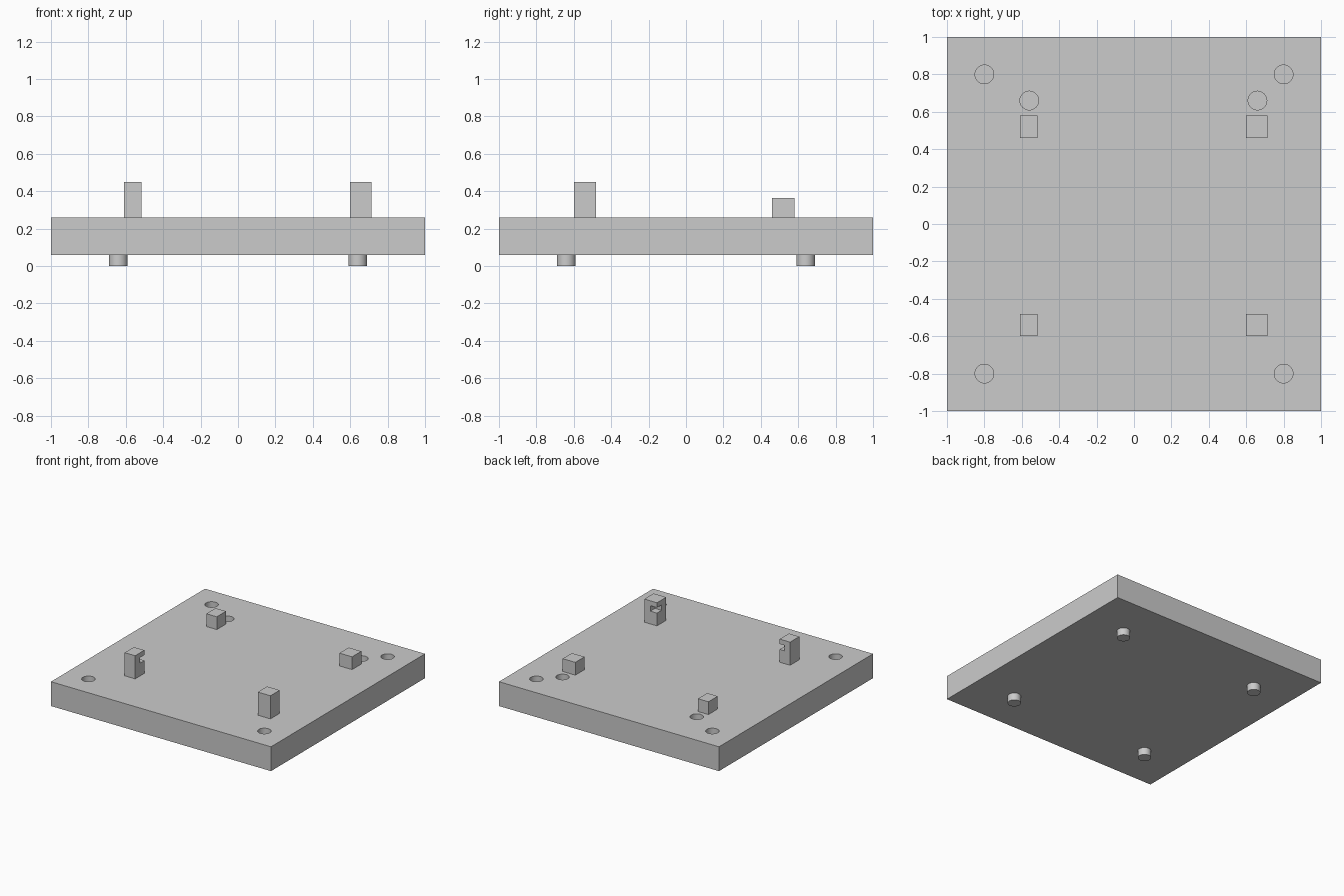
import bpy

default_cube = bpy.data.objects.get("Cube")
if default_cube:
    bpy.data.objects.remove(default_cube, do_unlink=True)

# Single flat colour
grey = bpy.data.materials.new("light_grey")
grey.use_nodes = True
grey.diffuse_color = (0.6, 0.6, 0.6, 1)
grey.node_tree.nodes["Principled BSDF"].inputs["Base Color"].default_value = (0.6, 0.6, 0.6, 1)

BASE, TOP = 0.06, 0.26
REST, SLOT_TOP, CLIP_TOP = 0.365, 0.41, 0.45
RADIUS = 0.05


def finish(name):
    obj = bpy.context.object
    obj.name = name
    obj.data.materials.append(grey)
    return obj


def box(name, xs, ys, zs):
    spans = (xs, ys, zs)
    bpy.ops.mesh.primitive_cube_add(size=1, location=[(a + b) / 2 for a, b in spans])
    obj = finish(name)
    obj.scale = [b - a for a, b in spans]
    bpy.ops.object.transform_apply(location=False, rotation=False, scale=True)
    return obj


def cylinder(name, x, y, low, high):
    bpy.ops.mesh.primitive_cylinder_add(vertices=40, radius=RADIUS, depth=high - low,
                                        location=(x, y, (low + high) / 2))
    return finish(name)


def smooth(obj):
    bpy.ops.object.select_all(action='DESELECT')
    obj.select_set(True)
    bpy.context.view_layer.objects.active = obj
    bpy.ops.object.shade_smooth_by_angle()


def cut(obj, cutter):
    mod = obj.modifiers.new("cut", 'BOOLEAN')
    mod.operation = 'DIFFERENCE'
    mod.solver = 'EXACT'
    mod.object = cutter
    bpy.context.view_layer.objects.active = obj
    bpy.ops.object.modifier_apply(modifier=mod.name)
    bpy.data.objects.remove(cutter, do_unlink=True)


# Base plate with blind round holes
plate = box("base_plate", (-1, 1), (-1, 1), (BASE, TOP))
holes = [(x, y) for x in (-0.8, 0.8) for y in (-0.8, 0.8)]
holes += [(-0.56, 0.66), (0.66, 0.66)]
for x, y in holes:
    cut(plate, cylinder("hole_cutter", x, y, TOP - 0.1, TOP + 0.1))
smooth(plate)

# Locating pegs underneath
for x, side in ((-0.64, "right"), (0.64, "left")):
    for y, end in ((-0.64, "front"), (0.64, "back")):
        smooth(cylinder(f"{end}_{side}_peg", x, y, 0, BASE))

# Short rest posts behind, taller clips in front with a corner slot facing inward
for side, xs, slot in (("right", (-0.61, -0.515), (-0.56, -0.4)),
                       ("left", (0.6, 0.715), (0.5, 0.66))):
    box(f"back_{side}_rest", xs, (0.46, 0.58), (TOP, REST))
    clip = box(f"front_{side}_clip", xs, (-0.6, -0.48), (TOP, CLIP_TOP))
    cut(clip, box("slot_cutter", slot, (-0.54, -0.4), (REST, SLOT_TOP)))
